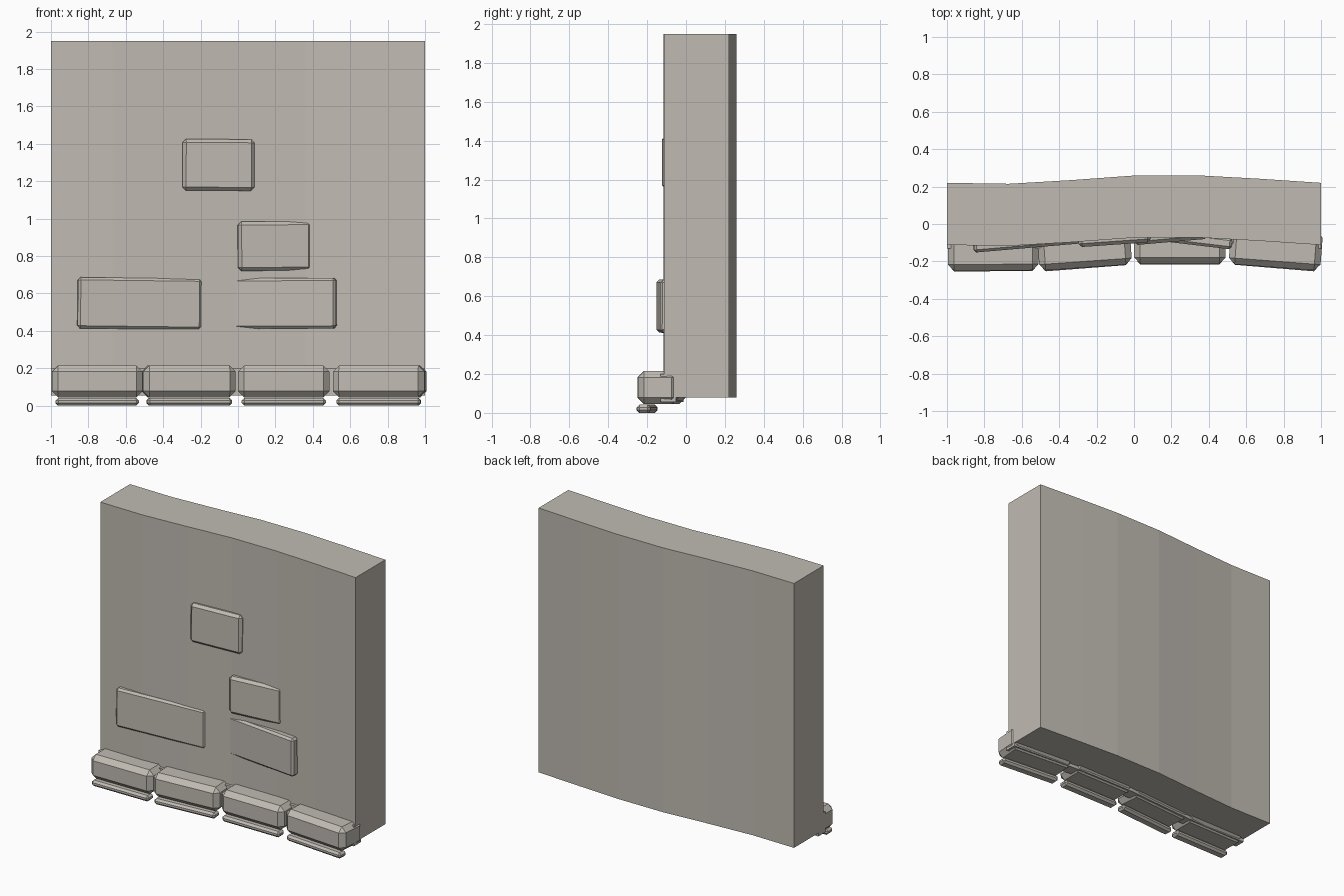
import bpy, bmesh, math
from mathutils import Matrix, Vector

if "Cube" in bpy.data.objects:
    bpy.data.objects.remove(bpy.data.objects["Cube"])

stone = bpy.data.materials.new("warm_grey_stone")
stone.diffuse_color = (0.53, 0.50, 0.45, 1)
stone.use_nodes = True
stone.node_tree.nodes["Principled BSDF"].inputs["Base Color"].default_value = stone.diffuse_color

# Gently bowed plan line: x and y of the wall's front face
CURVE = [(-1, -.112), (-.67, -.117), (-.33, -.097), (0, -.073),
         (.36, -.073), (.67, -.09), (1, -.112)]


def finish(bm, name):
    bmesh.ops.recalc_face_normals(bm, faces=bm.faces[:])
    mesh = bpy.data.meshes.new(name)
    bm.to_mesh(mesh)
    bm.free()
    mesh.materials.append(stone)
    obj = bpy.data.objects.new(name, mesh)
    bpy.context.collection.objects.link(obj)
    return obj


def bowed_slab(name, front, back, z0, z1):
    """Extrude the plan line, offset to front and back, from z0 to z1."""
    bm = bmesh.new()
    outline = [(x, y + front) for x, y in CURVE]
    outline += [(x, y + back) for x, y in reversed(CURVE)]
    base = bm.faces.new([bm.verts.new((x, y, z0)) for x, y in outline])
    top = bmesh.ops.extrude_face_region(bm, geom=[base])["geom"]
    bmesh.ops.translate(bm, vec=(0, 0, z1 - z0),
                        verts=[v for v in top if isinstance(v, bmesh.types.BMVert)])
    return finish(bm, name)


def block(name, x0, x1, yl, yr, depth, z0, z1, bevel, roll=0):
    """Chamfered box whose front runs from (x0, yl) to (x1, yr)."""
    bm = bmesh.new()
    bmesh.ops.create_cube(bm, size=1)
    angle = math.atan2(yr - yl, x1 - x0)
    width = math.hypot(x1 - x0, yr - yl)
    bmesh.ops.scale(bm, vec=(width, depth, z1 - z0), verts=bm.verts[:])
    bmesh.ops.bevel(bm, geom=bm.edges[:], offset=bevel, segments=1,
                    affect='EDGES', profile=.5)
    obj = finish(bm, name)
    turn = Matrix.Rotation(angle, 4, 'Z')
    centre = Vector(((x0 + x1) / 2, (yl + yr) / 2, (z0 + z1) / 2))
    centre += turn @ Vector((0, depth / 2, 0))
    obj.data.transform(Matrix.Translation(centre) @ turn
                       @ Matrix.Rotation(math.radians(roll), 4, 'Y'))
    return obj


# Main wall and the low band behind the base stones
bowed_slab("wall", 0, .332, .078, 1.95)
bowed_slab("base_band", -.02, .06, .055, .2)

# Base stones, each with a thin foot strip below
for i, (x0, x1, yl, yr) in enumerate([(-.995, -.51, -.25, -.247),
                                      (-.505, -.01, -.25, -.215),
                                      (0, .49, -.212, -.212),
                                      (.505, .995, -.213, -.25)], 1):
    block(f"base_stone_{i}", x0, x1, yl, yr, .21, .045, .215, .033)
    block(f"foot_strip_{i}", x0 + .02, x1 - .02, yl - .004, yr - .004, .07, 0, .042, .014)

# Bricks standing slightly proud of the plaster
block("upper_brick", -.295, .09, -.124, -.097, .06, 1.15, 1.425, .018, .4)
block("middle_brick", .002, .395, -.113, -.079, .06, .722, .985, .018, -.4)
block("lower_left_brick", -.855, -.192, -.153, -.096, .06, .41, .683, .014, .7)
block("lower_right_brick", -.09, .522, -.064, -.136, .06, .412, .682, .014, -.3)
